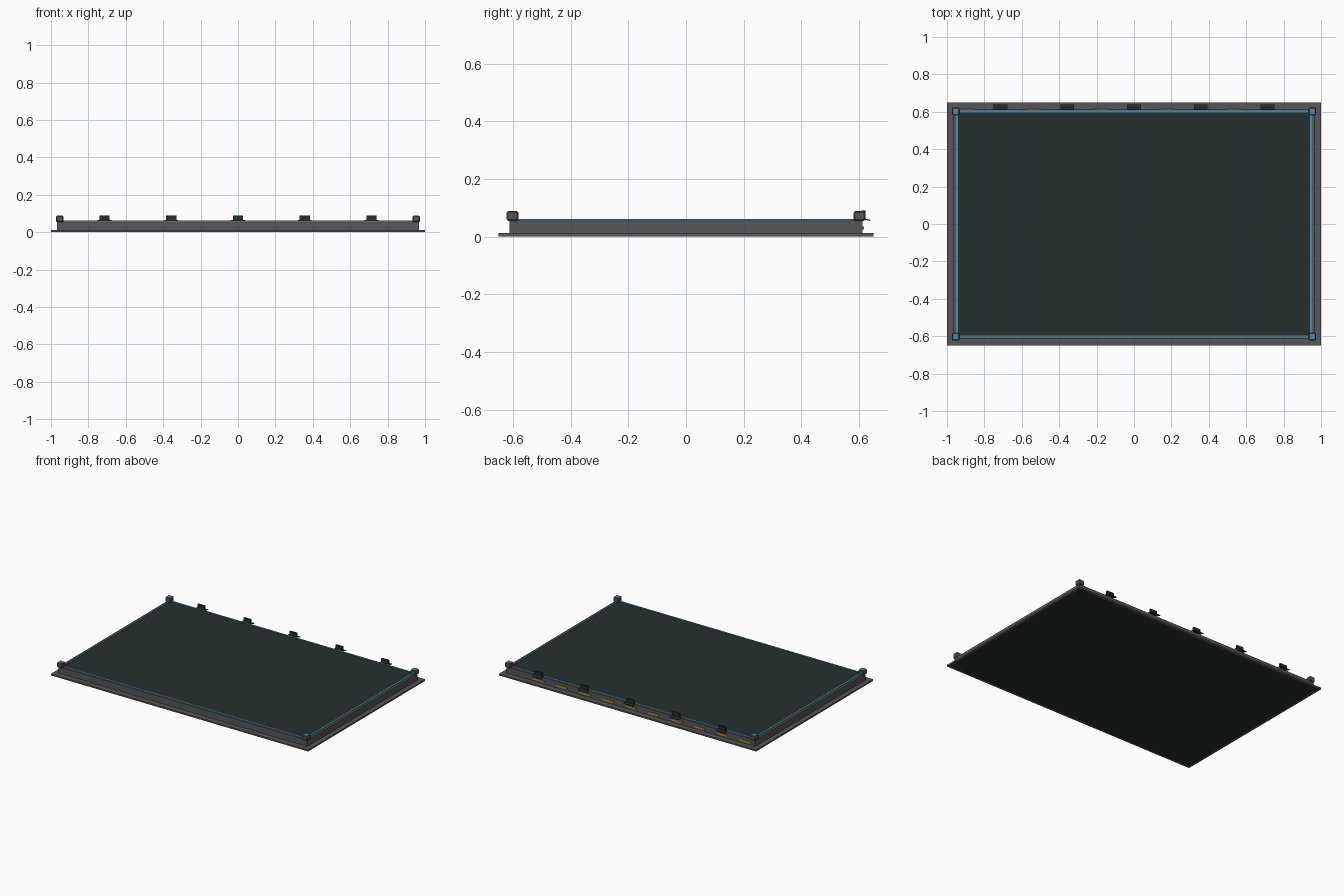
import bpy, bmesh, math
from mathutils import Matrix, Vector

if "Cube" in bpy.data.objects:
    bpy.data.objects.remove(bpy.data.objects["Cube"])


def material(name, rgb):
    m = bpy.data.materials.new(name)
    m.diffuse_color = (*rgb, 1.0)
    m.use_nodes = True
    m.node_tree.nodes["Principled BSDF"].inputs["Base Color"].default_value = m.diffuse_color
    return m


GREY = material("grey metal", (0.095, 0.095, 0.10))
DARK = material("dark teal", (0.018, 0.028, 0.028))
CYAN = material("cyan trim", (0.065, 0.27, 0.38))
AMBER = material("amber light", (0.50, 0.29, 0.02))


def box(name, lo, hi, mat, bevel=0.0, tilt=0.0):
    """Box between two corners, optionally bevelled or tilted about x."""
    lo, hi = Vector(lo), Vector(hi)
    size, mid = hi - lo, (lo + hi) / 2
    bm = bmesh.new()
    bmesh.ops.create_cube(bm, size=1, matrix=Matrix.Diagonal((*size, 1)))
    if bevel:
        bmesh.ops.bevel(bm, geom=bm.edges[:], offset=bevel, segments=1, affect='EDGES')
    me = bpy.data.meshes.new(name)
    bm.to_mesh(me)
    bm.free()
    me.materials.append(mat)
    ob = bpy.data.objects.new(name, me)
    ob.location = mid
    ob.rotation_euler.x = tilt
    bpy.context.collection.objects.link(ob)
    return ob


def slab(name, x, y, z0, z1, mat):
    return box(name, (-x, -y, z0), (x, y, z1), mat)


# stacked platform: underside, base flange, wall and deck
slab("underside_panel", 0.985, 0.635, 0.0, 0.004, DARK)
slab("base_flange", 1.0, 0.65, 0.001, 0.012, GREY)
slab("platform_wall", 0.967, 0.612, 0.010, 0.057, GREY)
slab("deck", 0.943, 0.598, 0.050, 0.060, DARK)

# cyan trim strips round the deck
for s in (-1, 1):
    box("trim_long", (-0.952, s * 0.602 - 0.005, 0.055), (0.952, s * 0.602 + 0.005, 0.062), CYAN)
    box("trim_short", (s * 0.947 - 0.005, -0.602, 0.055), (s * 0.947 + 0.005, 0.602, 0.062), CYAN)

# corner posts with cyan caps
for sx in (-1, 1):
    for sy in (-1, 1):
        x, y = sx * 0.953, sy * 0.602
        box("corner_post", (x - 0.020, y - 0.020, 0.055), (x + 0.020, y + 0.020, 0.088), GREY, 0.004)
        box("post_cap", (x - 0.016, y - 0.016, 0.086), (x + 0.016, y + 0.016, 0.0895), CYAN)

# dark clips along the back edge
for i in range(-2, 3):
    x = i * 0.357
    box("clip_block", (x - 0.027, 0.609, 0.060), (x + 0.027, 0.622, 0.090), DARK)
    box("clip_plate", (x - 0.037, 0.609, 0.058), (x + 0.037, 0.640, 0.062), DARK, tilt=math.radians(-15))

# amber lights on the back wall
for i in range(-5, 5):
    x = i * 0.1785
    box("back_light", (x - 0.042, 0.610, 0.025), (x + 0.042, 0.618, 0.036), AMBER)
